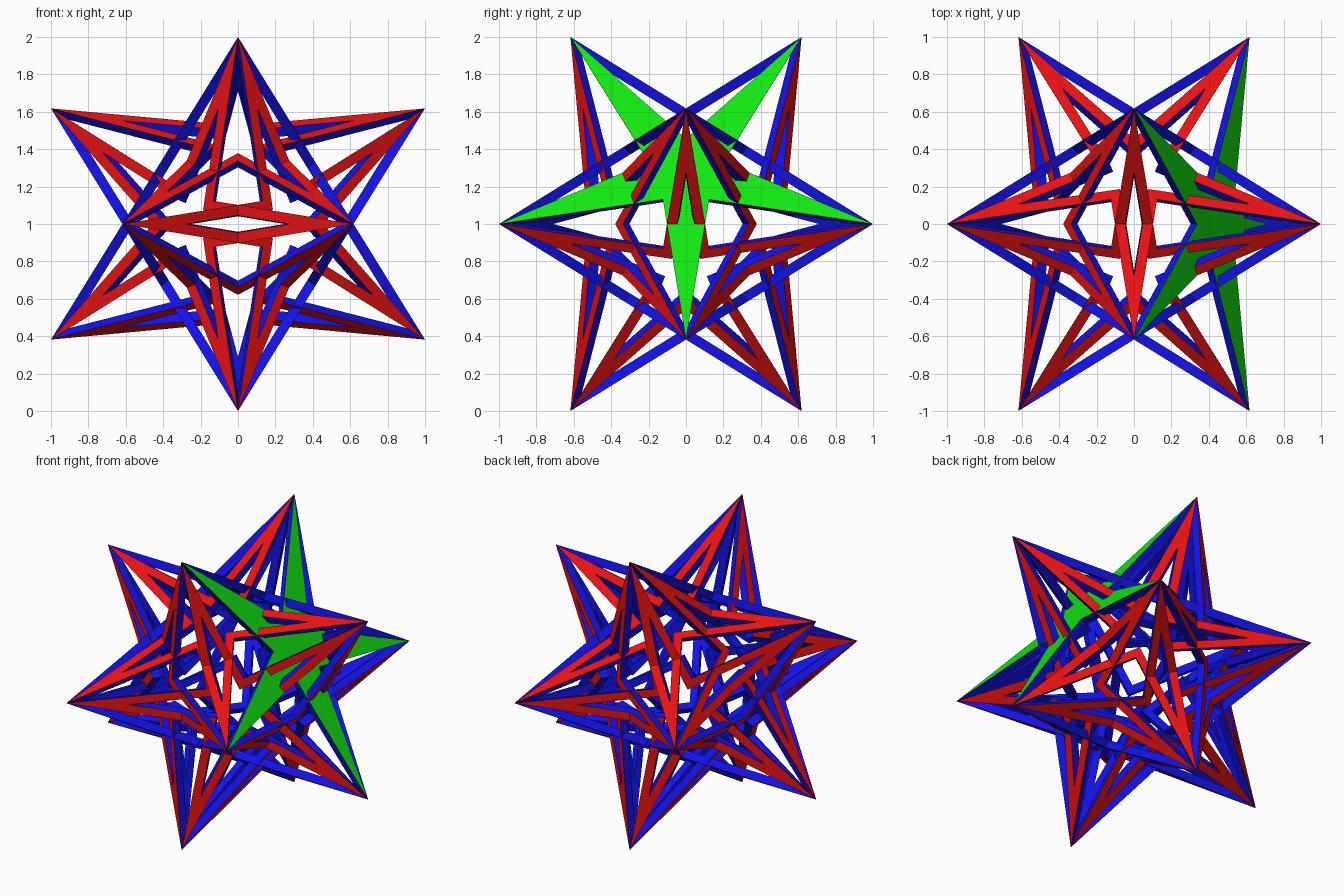
import bpy, bmesh, math
from mathutils import Vector

cube = bpy.data.objects.get("Cube")
if cube:
    bpy.data.objects.remove(cube)

SHORT = (math.sqrt(5) - 1) / 2   # short half-side of the golden rectangles
NOTCH = 0.20                     # notch radius relative to tip radius
SLOT = 0.62                      # size of star-shaped opening
DEPTH = 0.90                     # inner skin, scaled toward the middle
LIFT = Vector((0, 0, 1))


def material(name, colour):
    m = bpy.data.materials.new(name)
    m.use_nodes = True
    m.diffuse_color = colour
    m.node_tree.nodes["Principled BSDF"].inputs["Base Color"].default_value = colour
    return m


red = material("red", (0.8, 0.006, 0.006, 1))
blue = material("blue", (0.006, 0.006, 0.8, 1))
green = material("green", (0.006, 0.8, 0.006, 1))

# Twelve star tips: corners of three crossed golden rectangles
tips = []
for a in (1, -1):
    for b in (SHORT, -SHORT):
        tips += [Vector((a, 0, b)), Vector((b, a, 0)), Vector((0, b, a))]


def star_outline(axis):
    """Centre and ten corners of the narrow star lying around an axis."""
    ring = [t for t in tips if 0.1 < (t - axis).length < 1.5]
    centre = sum(ring, Vector()) / 5
    n = axis.normalized()
    u = (ring[0] - centre).normalized()
    w = n.cross(u)
    ring.sort(key=lambda t: math.atan2((t - centre).dot(w), (t - centre).dot(u)))
    corners = []
    for i in range(5):
        corners += [ring[i], centre - (ring[(i + 3) % 5] - centre) * NOTCH]
    return centre, corners


def build_star(name, axis, solid):
    centre, corners = star_outline(axis)
    bm = bmesh.new()

    def loop(size, scale):
        return [bm.verts.new((centre + (c - centre) * size) * scale + LIFT)
                for c in corners]

    def bridge(p, q, index):
        for i in range(10):
            j = (i + 1) % 10
            bm.faces.new((p[i], p[j], q[j], q[i])).material_index = index

    top, bottom = loop(1, 1), loop(1, DEPTH)
    bridge(top, bottom, 1)
    if solid:
        bm.faces.new(top)
        bm.faces.new(bottom).material_index = 1
    else:
        top_slot, bottom_slot = loop(SLOT, 1), loop(SLOT, DEPTH)
        bridge(top, top_slot, 0)
        bridge(top_slot, bottom_slot, 1)
        bridge(bottom_slot, bottom, 1)
    bmesh.ops.recalc_face_normals(bm, faces=bm.faces)
    mesh = bpy.data.meshes.new(name)
    bm.to_mesh(mesh)
    bm.free()
    mesh.materials.append(green if solid else red)
    mesh.materials.append(blue)
    bpy.context.collection.objects.link(bpy.data.objects.new(name, mesh))


# One filled star on the upper +x side, eleven open star frames
for k, axis in enumerate(tips):
    filled = axis.x > 0.9 and axis.z > 0
    build_star("filled_star" if filled else f"star_frame_{k}", axis, filled)
